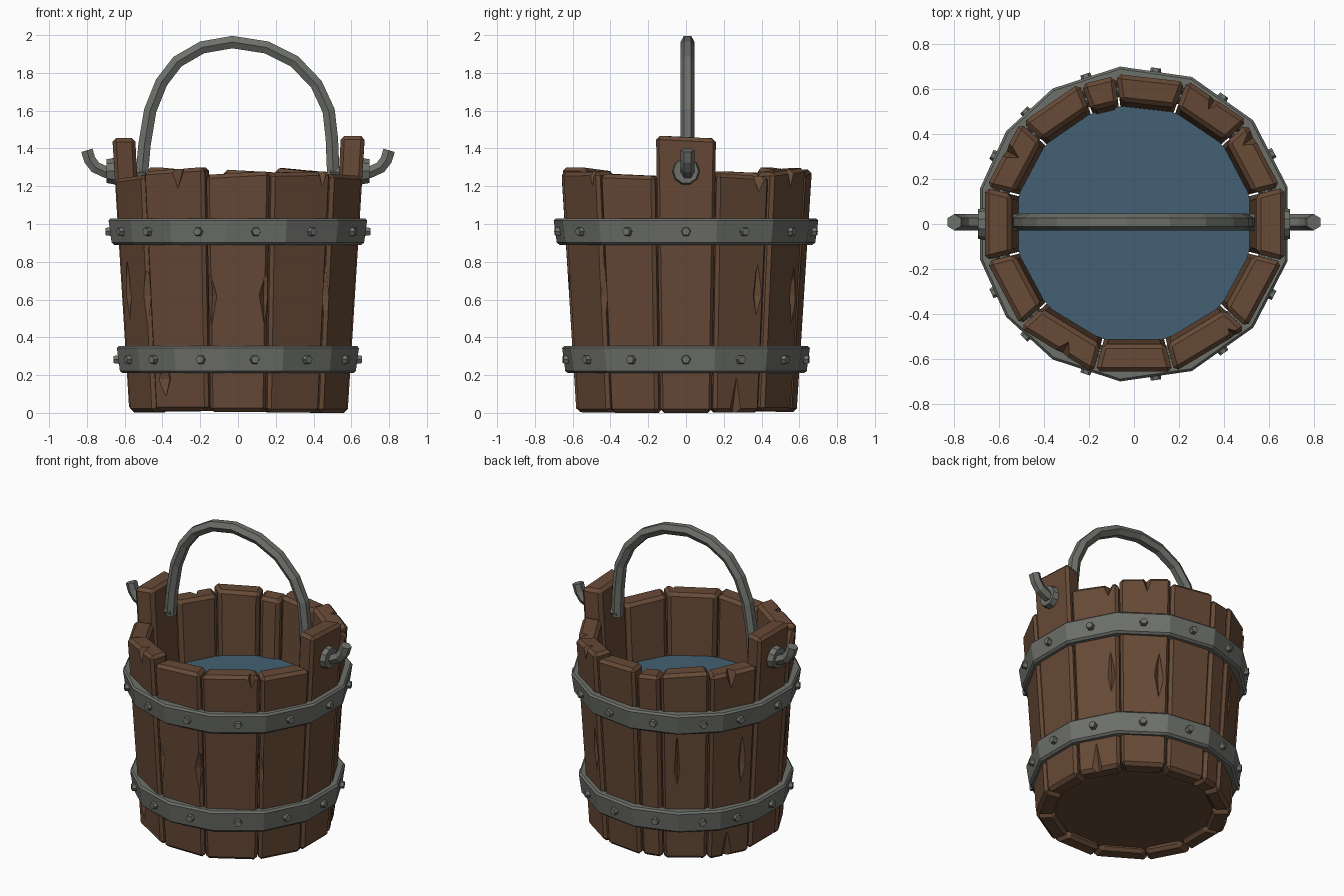
import bpy, bmesh, math, random
from mathutils import Matrix, Vector

random.seed(4)
cube = bpy.data.objects.get("Cube")
if cube:
    bpy.data.objects.remove(cube, do_unlink=True)


def material(name, rgb):
    m = bpy.data.materials.new(name)
    m.use_nodes = True
    m.diffuse_color = (*rgb, 1)
    bsdf = next(n for n in m.node_tree.nodes if n.type == 'BSDF_PRINCIPLED')
    bsdf.inputs["Base Color"].default_value = (*rgb, 1)
    bsdf.inputs["Roughness"].default_value = 0.8
    return m


WOOD = material("brown wood", (0.135, 0.068, 0.037))
IRON = material("grey iron", (0.155, 0.162, 0.145))
WATER = material("blue water", (0.055, 0.117, 0.17))


def add_object(name, bm, mat=None):
    bmesh.ops.recalc_face_normals(bm, faces=bm.faces)
    mesh = bpy.data.meshes.new(name)
    bm.to_mesh(mesh)
    bm.free()
    obj = bpy.data.objects.new(name, mesh)
    bpy.context.collection.objects.link(obj)
    if mat:
        mesh.materials.append(mat)
    return obj


def bevel(obj, width):
    mod = obj.modifiers.new("bevel", 'BEVEL')
    mod.width = width
    mod.segments = 1
    mod.limit_method = 'ANGLE'
    mod.angle_limit = math.radians(40)


def polar(angle, radius, z, side=0.0):
    """Point out along an angle, shifted sideways along the tangent."""
    a = math.radians(angle)
    return Vector((radius * math.cos(a) - side * math.sin(a),
                   radius * math.sin(a) + side * math.cos(a), z))


def outward(angle, radius, z):
    """Frame whose z axis points away from the bucket's centre."""
    return (Matrix.Translation(polar(angle, radius, z))
            @ Matrix.Rotation(math.radians(angle), 4, 'Z')
            @ Matrix.Rotation(math.pi / 2, 4, 'Y'))


def outer_at(z):
    return 0.58 + 0.062 * z


def inner_at(z):
    return 0.47 + 0.051 * z


# Splits in the wood: angle, height, half width, half height, depth
splits = [(-119, 1.29, 0.045, 0.13, 0.07), (36, 1.27, 0.05, 0.12, 0.08),
          (57, 1.3, 0.04, 0.13, 0.07), (150, 1.28, 0.045, 0.14, 0.08),
          (27, 0, 0.05, 0.2, 0.05), (150, 0, 0.05, 0.18, 0.05),
          (-130, 0.18, 0.04, 0.12, 0.04), (-48, 1.29, 0.03, 0.1, 0.05)]
for angle in (-103, -77, -140, -43, 37, 64, 120, 158, -158):
    splits.append((angle, 0.62, 0.03, random.uniform(0.18, 0.26), 0.03))
bm = bmesh.new()
for angle, z, width, height, depth in splits:
    r = outer_at(z) + 0.01
    ring = [bm.verts.new(polar(angle, r, z, width)), bm.verts.new(polar(angle, r + depth, z)),
            bm.verts.new(polar(angle, r, z, -width)), bm.verts.new(polar(angle, r - depth, z))]
    tips = [bm.verts.new(polar(angle, r, z + s * height)) for s in (1, -1)]
    for i in range(4):
        for tip in tips:
            bm.faces.new((ring[i], ring[(i + 1) % 4], tip))
cutter = add_object("split_cutter", bm)
cutter.hide_render = True
cutter.hide_viewport = True
cutter.display_type = 'WIRE'

# Staves: boundary angles and heights, with the two tall ears at either side
bounds = [-14, 14, 42, 70, 97, 111, 138, 166, 194, 222, 255, 285, 317, 346]
heights = [1.46, 1.26, 1.285, 1.28, 1.26, 1.29, 1.275, 1.455, 1.25, 1.29, 1.27, 1.275, 1.26]
for i, top in enumerate(heights):
    centre = (bounds[i] + bounds[i + 1]) / 2
    spread = math.tan(math.radians(bounds[i + 1] - bounds[i]) / 2)
    slant = random.uniform(-0.014, 0.014)
    push = random.uniform(-0.006, 0.006)
    bm = bmesh.new()
    loops = []
    for z, tilt in ((random.uniform(0, 0.012) * (i > 0), 0), (top, slant)):
        loop = []
        for radius, side in ((inner_at(z), -1), (outer_at(z) + push, -1),
                             (outer_at(z) + push, 1), (inner_at(z), 1)):
            half = radius * spread - 0.004
            loop.append(bm.verts.new(polar(centre, radius, z + tilt * side, half * side)))
        loops.append(loop)
    for loop in loops:
        bm.faces.new(loop)
    for k in range(4):
        n = (k + 1) % 4
        bm.faces.new((loops[0][k], loops[0][n], loops[1][n], loops[1][k]))
    name = "ear_stave" if top > 1.4 else "stave"
    stave = add_object(f"{name}_{i + 1}", bm, WOOD)
    bevel(stave, 0.02)
    if top < 1.4:
        cut = stave.modifiers.new("splits", 'BOOLEAN')
        cut.operation = 'DIFFERENCE'
        cut.solver = 'EXACT'
        cut.object = cutter


# Discs: wooden base and water surface
def disc(name, radius, z, thickness, mat):
    bm = bmesh.new()
    bmesh.ops.create_cone(bm, cap_ends=True, segments=26, radius1=radius, radius2=radius,
                          depth=thickness, matrix=Matrix.Translation((0, 0, z - thickness / 2)))
    return add_object(name, bm, mat)


disc("base", 0.52, 0.1, 0.06, WOOD)
disc("water", 0.53, 0.87, 0.02, WATER)

# Iron bands, with one bolt in the middle of each flat
half_angles = [27, 55, 82, 108, 134, 154]
bolts = [0] + half_angles + [180] + [360 - a for a in reversed(half_angles)]
corners = [(a + b) / 2 for a, b in zip(bolts, bolts[1:] + [360])]


def band(name, low, high, r_low, r_high):
    bm = bmesh.new()
    rings = []
    for a in corners:
        rings.append([bm.verts.new(polar(a, r, z)) for r, z in
                      ((r_low - 0.07, low), (r_low, low), (r_high, high), (r_high - 0.07, high))])
    for k, ring in enumerate(rings):
        nxt = rings[(k + 1) % len(rings)]
        for j in range(4):
            m = (j + 1) % 4
            bm.faces.new((ring[j], nxt[j], nxt[m], ring[m]))
    bevel(add_object(name, bm, IRON), 0.012)

    bm = bmesh.new()
    for k, a in enumerate(bolts):
        half = math.radians((corners[k] - corners[k - 1]) % 360) / 2
        r = (r_low + r_high) / 2 * math.cos(half)
        bmesh.ops.create_cone(bm, cap_ends=True, segments=6, radius1=0.03, radius2=0.022,
                              depth=0.05, matrix=outward(a, r, (low + high) / 2))
    add_object(name + "_bolts", bm, IRON)


band("upper_band", 0.89, 1.03, 0.685, 0.705)
band("lower_band", 0.21, 0.355, 0.64, 0.66)


# Rods: handle arch and the hooked pins
def rod(name, points, radius):
    curve = bpy.data.curves.new(name, 'CURVE')
    curve.dimensions = '3D'
    curve.bevel_depth = radius
    curve.bevel_resolution = 1
    curve.use_fill_caps = True
    spline = curve.splines.new('POLY')
    spline.points.add(len(points) - 1)
    for p, (x, z) in zip(spline.points, points):
        p.co = (x, 0.008, z, 1)
    curve.materials.append(IRON)
    source = bpy.data.objects.new(name + "_path", curve)
    bpy.context.collection.objects.link(source)
    bpy.context.view_layer.update()
    mesh = bpy.data.meshes.new_from_object(
        source.evaluated_get(bpy.context.evaluated_depsgraph_get()))
    bpy.data.objects.remove(source, do_unlink=True)
    for poly in mesh.polygons:
        poly.use_smooth = False
    obj = bpy.data.objects.new(name, mesh)
    bpy.context.collection.objects.link(obj)


rod("handle", [(-0.51, 1.25), (-0.495, 1.42), (-0.465, 1.6), (-0.405, 1.75), (-0.32, 1.86),
               (-0.19, 1.935), (-0.03, 1.963), (0.15, 1.935), (0.3, 1.86), (0.415, 1.74),
               (0.48, 1.6), (0.497, 1.45), (0.505, 1.25)], 0.038)

for side, s in (("left", 1), ("right", -1)):
    rod(side + "_pin", [(s * x, z) for x, z in
                        ((0.49, 1.275), (0.7, 1.275), (0.755, 1.3), (0.785, 1.34), (0.8, 1.39))],
        0.036)
    bm = bmesh.new()
    bmesh.ops.create_cone(bm, cap_ends=True, segments=10, radius1=0.078, radius2=0.066,
                          depth=0.06, matrix=outward(0 if s > 0 else 180, 0.665, 1.28))
    add_object(side + "_washer", bm, IRON)
